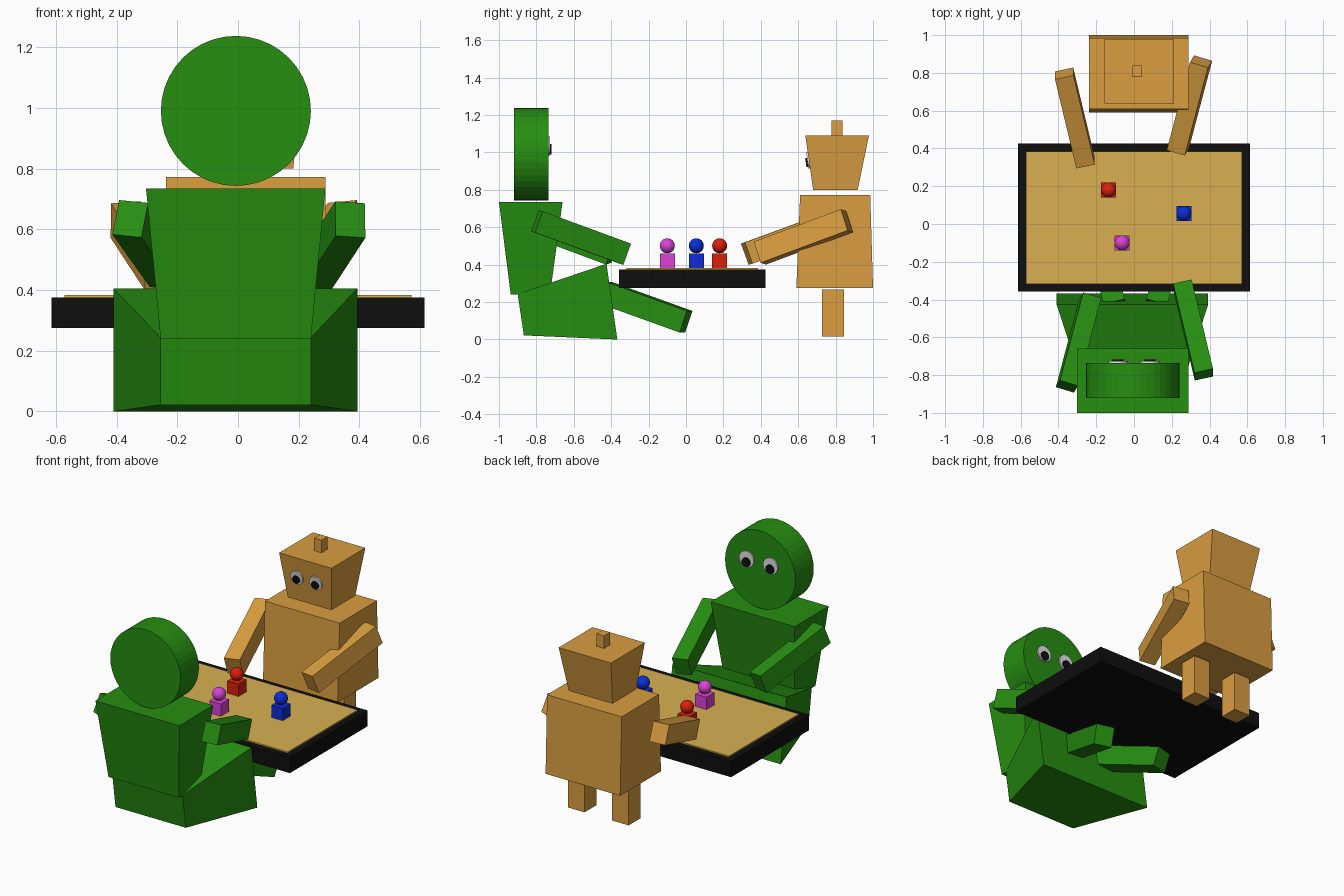
import bpy, bmesh, math
from mathutils import Vector, Quaternion, Matrix

if "Cube" in bpy.data.objects:
    bpy.data.objects.remove(bpy.data.objects["Cube"])


def mat(name, rgb):
    m = bpy.data.materials.new(name)
    m.diffuse_color = [((c / 255 + 0.055) / 1.055) ** 2.4 if c > 10 else c / 255 / 12.92 for c in rgb] + [1]
    m.use_nodes = True
    m.node_tree.nodes["Principled BSDF"].inputs["Base Color"].default_value = m.diffuse_color
    return m


GREEN = mat("green", (38, 142, 17))
TAN = mat("tan", (218, 158, 64))
BOARD = mat("board_gold", (216, 176, 82))
BLACK = mat("black", (14, 14, 14))
WHITE = mat("eye_white", (225, 225, 225))
RED = mat("red", (220, 32, 12))
BLUE = mat("blue", (12, 46, 218))
PINK = mat("pink", (218, 68, 216))


def finish(name, bm, material, smooth=False):
    bmesh.ops.recalc_face_normals(bm, faces=bm.faces)
    for f in bm.faces:
        f.smooth = smooth
    me = bpy.data.meshes.new(name)
    bm.to_mesh(me)
    bm.free()
    me.materials.append(material)
    ob = bpy.data.objects.new(name, me)
    bpy.context.collection.objects.link(ob)
    return ob


def rect(x0, x1, y0, y1, z):
    return [(x0, y0, z), (x1, y0, z), (x1, y1, z), (x0, y1, z)]


def block(name, a, b, material):
    """Solid between two four-cornered ends."""
    bm = bmesh.new()
    va, vb = [bm.verts.new(p) for p in a], [bm.verts.new(p) for p in b]
    bm.faces.new(va)
    bm.faces.new(vb)
    for i in range(4):
        j = (i + 1) % 4
        bm.faces.new((va[i], va[j], vb[j], vb[i]))
    return finish(name, bm, material)


def box(name, x0, x1, y0, y1, z0, z1, material):
    return block(name, rect(x0, x1, y0, y1, z0), rect(x0, x1, y0, y1, z1), material)


def limb(name, start, end, width, height, material, roll=0.0):
    """Square bar running from start to end."""
    s, e = Vector(start), Vector(end)
    d = e - s
    q = d.to_track_quat('Y', 'Z') @ Quaternion((0, 1, 0), roll)
    bm = bmesh.new()
    bmesh.ops.create_cube(bm, size=1, matrix=Matrix.LocRotScale((s + e) / 2, q, Vector((width, d.length, height))))
    return finish(name, bm, material)


def disc(name, centre, normal, radius, depth, material, sides=32):
    q = Vector(normal).to_track_quat('Z', 'Y')
    bm = bmesh.new()
    bmesh.ops.create_cone(bm, cap_ends=True, segments=sides, radius1=radius, radius2=radius, depth=depth,
                          matrix=Matrix.LocRotScale(Vector(centre), q, None))
    return finish(name, bm, material)


def eye(name, centre, normal, r, pupil_drop):
    c, n = Vector(centre), Vector(normal).normalized()
    disc(name + "_white", c + n * 0.004, n, r, 0.009, WHITE)
    disc(name + "_pupil", c + n * 0.012 - Vector((0, 0, pupil_drop)), n, r * 0.56, 0.009, BLACK)


# table and playing surface
box("table", -0.615, 0.615, -0.357, 0.425, 0.275, 0.375, BLACK)
box("board_surface", -0.572, 0.572, -0.317, 0.385, 0.375, 0.383, BOARD)

# game pieces: cube base with a ball on top
for name, x, y, m in (("red", -0.134, 0.18, RED), ("blue", 0.264, 0.055, BLUE), ("pink", -0.063, -0.1, PINK)):
    box(name + "_piece_base", x - 0.04, x + 0.04, y - 0.04, y + 0.04, 0.383, 0.461, m)
    bm = bmesh.new()
    bmesh.ops.create_uvsphere(bm, u_segments=24, v_segments=16, radius=0.04, matrix=Matrix.Translation((x, y, 0.501)))
    finish(name + "_piece_ball", bm, m, smooth=True)

# seated green player
disc("green_head", (-0.007, -0.828, 0.99), (0, 1, 0), 0.247, 0.185, GREEN, 40)
block("green_torso", rect(-0.255, 0.24, -0.937, -0.727, 0.24), rect(-0.303, 0.288, -1.0, -0.66, 0.735), GREEN)
block("green_lap",
      [(-0.255, -0.9, 0.243), (0.24, -0.9, 0.243), (0.24, -0.867, 0.022), (-0.255, -0.867, 0.022)],
      [(-0.41, -0.425, 0.405), (0.393, -0.425, 0.405), (0.393, -0.367, 0), (-0.41, -0.367, 0)], GREEN)
for side, s in (("left", -1), ("right", 1)):
    limb("green_shin_" + side, (0.008 + s * 0.108, -0.43, 0.25), (0.008 + s * 0.223, 0.0, 0.095),
         0.115, 0.122, GREEN)
    eye("green_eye_" + side, (s * 0.084, -0.735, 1.035), (0, 1, 0), 0.051, 0.018)

# arms: the tan pair is the green pair turned half way round
ARMS = (((-0.355, -0.86, 0.635), (-0.232, -0.395, 0.462), 0.1),
        ((0.37, -0.797, 0.632), (0.257, -0.325, 0.459), 0.07))
for m, label, t in ((GREEN, "green", 1), (TAN, "tan", -1)):
    for a, b, roll in ARMS:
        side = "left" if a[0] * t < 0 else "right"
        limb(f"{label}_arm_{side}", (a[0] * t, a[1] * t, a[2]), (b[0] * t, b[1] * t, b[2]),
             0.1, 0.121, m, roll * t if t > 0 else roll)

# standing tan player
block("tan_body", rect(-0.237, 0.288, 0.59, 1.0, 0.275), rect(-0.237, 0.288, 0.61, 0.985, 0.772), TAN)
block("tan_head", rect(-0.125, 0.182, 0.68, 0.918, 0.8), rect(-0.157, 0.211, 0.638, 0.978, 1.09), TAN)
box("tan_antenna", -0.01, 0.043, 0.777, 0.838, 1.09, 1.17, TAN)
for side, x in (("left", -0.13), ("right", 0.18)):
    box("tan_leg_" + side, x - 0.058, x + 0.058, 0.727, 0.845, 0.015, 0.268, TAN)
for side, x in (("left", -0.043), ("right", 0.09)):
    eye("tan_eye_" + side, (x, 0.657, 0.958), (0, -0.29, -0.042), 0.044, 0.01)
